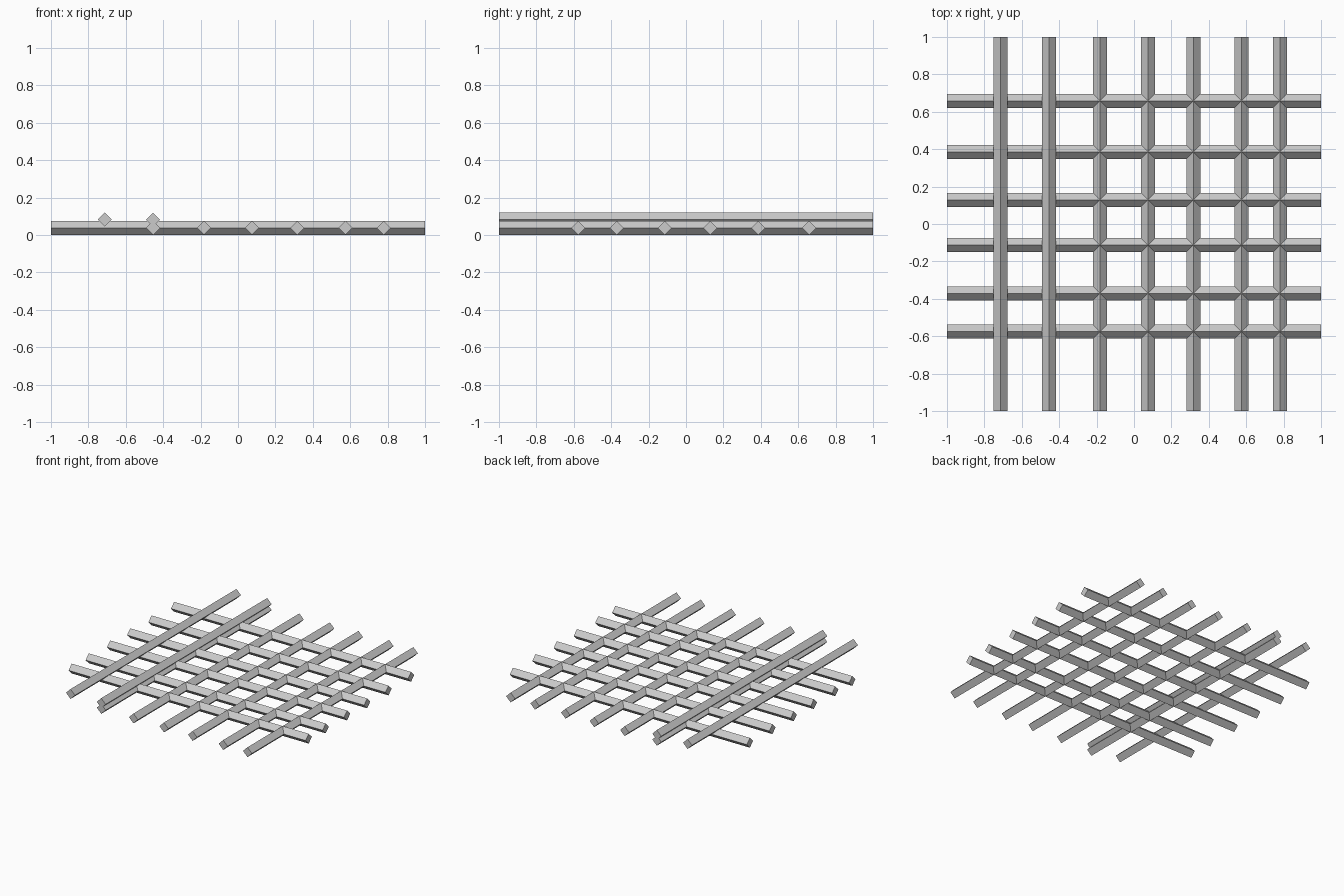
import bpy, bmesh, math
from mathutils import Matrix

if "Cube" in bpy.data.objects:
    bpy.data.objects.remove(bpy.data.objects["Cube"])

R = 0.0375                 # half diagonal of the diamond section
LOW, HIGH = R, 0.082       # centre heights of the two layers


def bar(name, along, offset, z):
    """Square bar standing on its edge, 2 units long, along x or y."""
    bm = bmesh.new()
    bmesh.ops.create_cone(bm, cap_ends=True, segments=4, radius1=R, radius2=R, depth=2)
    # put the section corners exactly on the axes
    v = bm.verts[:][0].co
    turn = -math.atan2(v.y, v.x)
    bm.transform(Matrix.Rotation(turn, 4, 'Z'))
    bm.transform(Matrix.Rotation(math.pi / 2, 4, 'Y' if along == 'x' else 'X'))
    mesh = bpy.data.meshes.new(name)
    bm.to_mesh(mesh)
    bm.free()
    ob = bpy.data.objects.new(name, mesh)
    ob.location = (0, offset, z) if along == 'x' else (offset, 0, z)
    bpy.context.collection.objects.link(ob)


# lower mesh: six bars each way, with the same irregular spacing
for i, p in enumerate((-0.454, -0.182, 0.075, 0.317, 0.575, 0.78), 1):
    bar(f"long_bar_{i}", 'y', p, LOW)
    bar(f"cross_bar_{i}", 'x', 0.204 - p, LOW)

# two bars lying on top
for i, p in enumerate((-0.713, -0.454), 1):
    bar(f"top_bar_{i}", 'y', p, HIGH)
